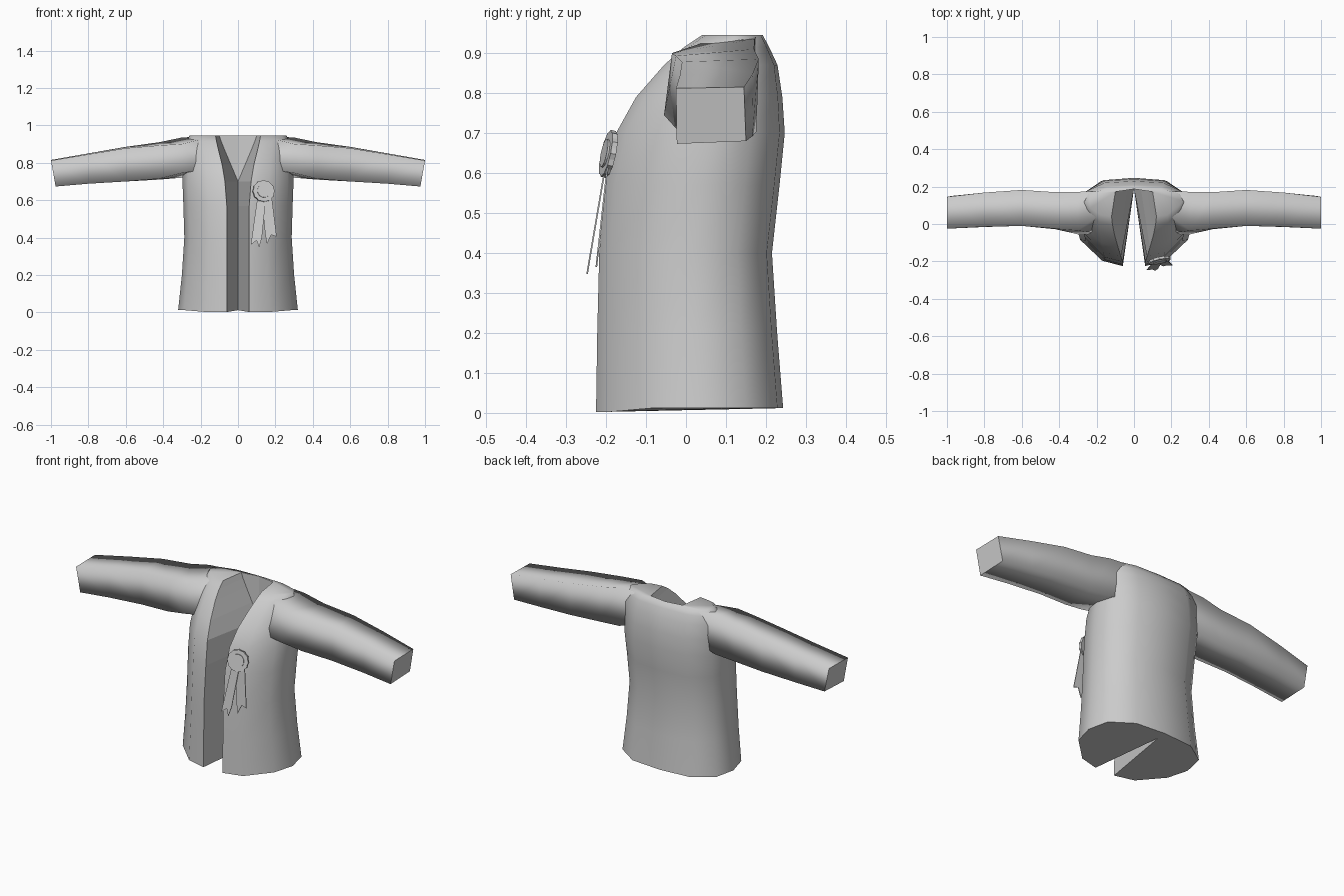
import bpy, bmesh, math
from mathutils import Matrix, Vector

if "Cube" in bpy.data.objects:
    bpy.data.objects.remove(bpy.data.objects["Cube"])

cloth = bpy.data.materials.new("grey cloth")
cloth.diffuse_color = (0.6, 0.6, 0.6, 1)
cloth.use_nodes = True
cloth.node_tree.nodes["Principled BSDF"].inputs["Base Color"].default_value = cloth.diffuse_color


def finish(bm, name, mirror=False):
    bmesh.ops.remove_doubles(bm, verts=bm.verts, dist=0.0005)
    bmesh.ops.recalc_face_normals(bm, faces=bm.faces)
    me = bpy.data.meshes.new(name)
    bm.to_mesh(me)
    bm.free()
    me.materials.append(cloth)
    ob = bpy.data.objects.new(name, me)
    bpy.context.collection.objects.link(ob)
    if mirror:
        m = ob.modifiers.new("mirror", 'MIRROR')
        m.use_clip = True
        m.merge_threshold = 0.001
    return ob


# Jacket body, right half: z, front edge x/y, side half width, back y, neck corner x
RINGS = [
    (0.012, 0.060, -0.225, 0.320, 0.243, 0.0),
    (0.20, 0.060, -0.222, 0.300, 0.228, 0.0),
    (0.40, 0.060, -0.217, 0.287, 0.215, 0.0),
    (0.57, 0.060, -0.203, 0.292, 0.234, 0.0),
    (0.70, 0.070, -0.175, 0.297, 0.247, 0.0),
    (0.79, 0.085, -0.125, 0.292, 0.241, 0.038),
    (0.87, 0.105, -0.055, 0.285, 0.229, 0.072),
    (0.915, 0.115, -0.005, 0.275, 0.208, 0.09),
    (0.945, 0.120, 0.040, 0.260, 0.192, 0.10),
]
bm = bmesh.new()
rows = []
for z, fx, fy, w, by, ax in RINGS:
    ny = min(0.187, by - 0.005)
    d = by - fy
    pts = [(0, ny), (ax, ny - ax * 0.15), (fx, fy),
           (fx + (w - fx) * 0.42, fy + d * 0.06), (w * 0.90, fy + d * 0.30),
           (w, fy + d * 0.55), (w * 0.92, fy + d * 0.80),
           (w * 0.55, fy + d * 0.97), (0, by)]
    row = []
    for i, (x, y) in enumerate(pts):
        dip = 0.01 if z < 0.1 and i in (2, 3) else 0
        row.append(bm.verts.new((x, y, z - dip)))
    rows.append(row)
for a, b in zip(rows, rows[1:]):
    for i in range(len(a) - 1):
        flat_row = [a[i], a[i + 1], b[i + 1], b[i]]
        # drop the zero-width strips where the notch closes to a line
        corners = []
        for v in flat_row:
            if not any((v.co - c.co).length < 1e-5 for c in corners):
                corners.append(v)
        if len(corners) > 2:
            bm.faces.new(corners).smooth = i >= 2
bm.faces.new([rows[0][0]] + rows[0][2:])
bm.faces.new(rows[-1]).smooth = True
finish(bm, "jacket_body", True)

# Sleeves: four corners per ring as (y, z): front top, back top, back bottom, front bottom
SLEEVE = [
    (0.20, (0.04, 0.925), (0.175, 0.94), (0.16, 0.75), (-0.05, 0.76)),
    (0.30, (-0.035, 0.90), (0.172, 0.935), (0.172, 0.72), (-0.055, 0.745)),
    (0.42, (-0.025, 0.893), (0.170, 0.910), (0.168, 0.71), (-0.028, 0.715)),
    (0.60, (-0.010, 0.878), (0.182, 0.885), (0.176, 0.703), (-0.010, 0.70)),
    (0.80, (-0.015, 0.845), (0.168, 0.85), (0.166, 0.692), (-0.016, 0.688)),
    (1.00, (-0.025, 0.812), (0.145, 0.815), (0.150, 0.68), (-0.023, 0.673)),
]
bm = bmesh.new()
rows = []
for x, *pts in SLEEVE:
    slant = 0.025 if x == 1.0 else 0
    rows.append([bm.verts.new((x - (slant if i > 1 else 0), y, z))
                 for i, (y, z) in enumerate(pts)])
for a, b in zip(rows, rows[1:]):
    for i in range(4):
        j = (i + 1) % 4
        bm.faces.new((a[i], a[j], b[j], b[i])).smooth = True
bm.faces.new(rows[-1])
finish(bm, "sleeves", True)

# Rosette: wavy disc with a raised button, leaning with the chest
place = (Matrix.Translation((0.137, -0.195, 0.648))
         @ Matrix.Rotation(math.radians(12), 4, 'Z')
         @ Matrix.Rotation(math.radians(78), 4, 'X'))


def disc(name, radius, wave, low, high, n):
    bm = bmesh.new()
    rings = []
    for h in (low, high):
        rings.append([])
        for i in range(n):
            t = math.tau * i / n
            r = radius - wave * (i % 2)
            rings[-1].append(bm.verts.new((r * math.cos(t), r * math.sin(t), h)))
        bm.faces.new(rings[-1])
    for i in range(n):
        j = (i + 1) % n
        bm.faces.new((rings[0][i], rings[0][j], rings[1][j], rings[1][i]))
    bm.transform(place)
    finish(bm, name)


disc("rosette_frill", 0.060, 0.004, -0.008, 0.006, 24)
disc("rosette_button", 0.036, 0, 0.0, 0.011, 16)


# Ribbon tails: thin plates with notched ends, hanging forward
def tail(name, outline, y_top, y_low):
    bm = bmesh.new()
    z0, z1 = 0.62, 0.35
    vs = [bm.verts.new((x, y_top + (y_low - y_top) * (z0 - z) / (z0 - z1), z))
          for x, z in outline]
    f = bm.faces.new(vs)
    ext = bmesh.ops.extrude_face_region(bm, geom=[f], use_keep_orig=True)
    for v in ext["geom"]:
        if isinstance(v, bmesh.types.BMVert):
            v.co.y += 0.004
    finish(bm, name)


tail("ribbon_left", [(0.105, 0.62), (0.15, 0.62), (0.128, 0.40), (0.113, 0.347),
                     (0.099, 0.385), (0.068, 0.36)], -0.203, -0.249)
tail("ribbon_right", [(0.125, 0.62), (0.18, 0.62), (0.207, 0.405), (0.178, 0.415),
                      (0.155, 0.365), (0.145, 0.42)], -0.198, -0.228)
